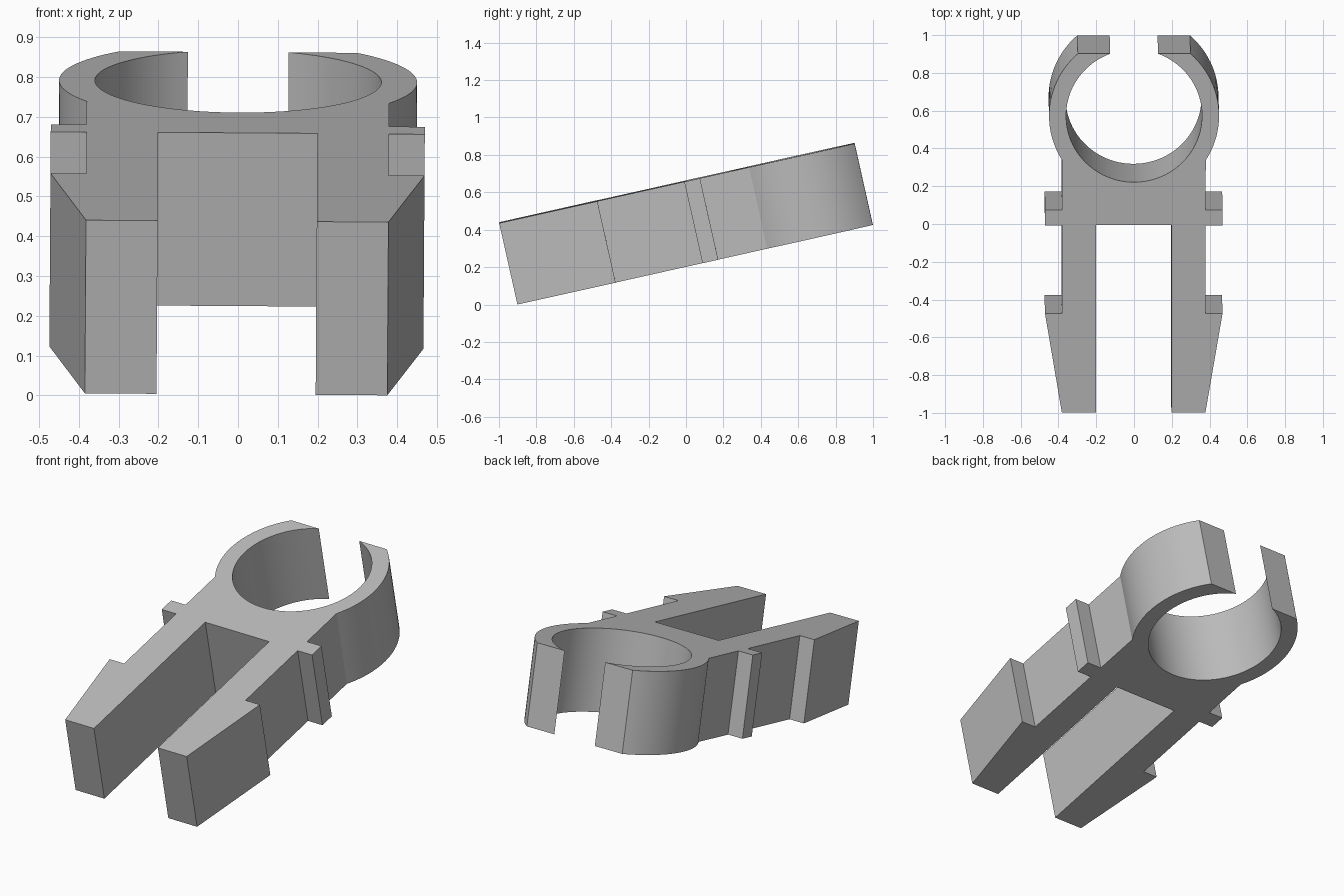
import bpy
import bmesh
from math import sin, cos, asin, radians, pi
from mathutils import Matrix, Vector

cube = bpy.data.objects.get("Cube")
if cube:
    bpy.data.objects.remove(cube, do_unlink=True)

THICK = 0.446
TILT = radians(12.6)
ROLL = 0.0065
CENTRE = 1.61            # ring centre along the clip
R_OUT, R_IN = 0.45, 0.36
END = 1.947              # flat cut across the ring opening


def arc(radius, start, stop, steps):
    """Points on a circle about the ring centre."""
    angles = [start + (stop - start) * i / steps for i in range(steps + 1)]
    return [(radius * cos(a), CENTRE + radius * sin(a)) for a in angles]


# Half outline: prong, barb, lug, then the outside and inside of the ring
half = [(0.2, 1.017), (0.2, 0), (0.38, 0), (0.47, 0.538), (0.38, 0.538),
        (0.38, 1.014), (0.47, 1.014), (0.47, 1.1), (0.38, 1.1)]
neck = -pi / 2 + asin(0.38 / R_OUT)
half += arc(R_OUT, neck, asin((END - CENTRE) / R_OUT), 24)
half += arc(R_IN, asin((END - CENTRE) / R_IN), -pi / 2, 40)
half[-1] = (0, CENTRE - R_IN)
outline = half + [(-x, y) for x, y in reversed(half[:-1])]

# Extrude the mirrored outline into the clip
bm = bmesh.new()
face = bm.faces.new([bm.verts.new((x, y, 0)) for x, y in outline])
result = bmesh.ops.extrude_face_region(bm, geom=[face], use_keep_orig=True)
lower = [g for g in result["geom"] if isinstance(g, bmesh.types.BMVert)]
bmesh.ops.translate(bm, verts=lower, vec=(0, 0, -THICK))
bmesh.ops.recalc_face_normals(bm, faces=bm.faces)

# Tilt it and set its lowest corner on the ground, centred front to back
bm.transform(Matrix.Rotation(ROLL, 4, "Y") @ Matrix.Rotation(TILT, 4, "X"))
ys = [v.co.y for v in bm.verts]
low = min(v.co.z for v in bm.verts)
bmesh.ops.translate(bm, verts=bm.verts, vec=Vector((-0.002, -(min(ys) + max(ys)) / 2, -low)))

mesh = bpy.data.meshes.new("ring_clip")
bm.to_mesh(mesh)
bm.free()
clip = bpy.data.objects.new("ring_clip", mesh)
bpy.context.collection.objects.link(clip)

# Plain grey plastic
grey = bpy.data.materials.new("grey")
grey.use_nodes = True
colour = (0.5, 0.5, 0.5, 1)
grey.diffuse_color = colour
grey.node_tree.nodes["Principled BSDF"].inputs["Base Color"].default_value = colour
mesh.materials.append(grey)

bpy.ops.object.select_all(action="DESELECT")
clip.select_set(True)
bpy.context.view_layer.objects.active = clip
bpy.ops.object.shade_smooth_by_angle(angle=radians(20))
